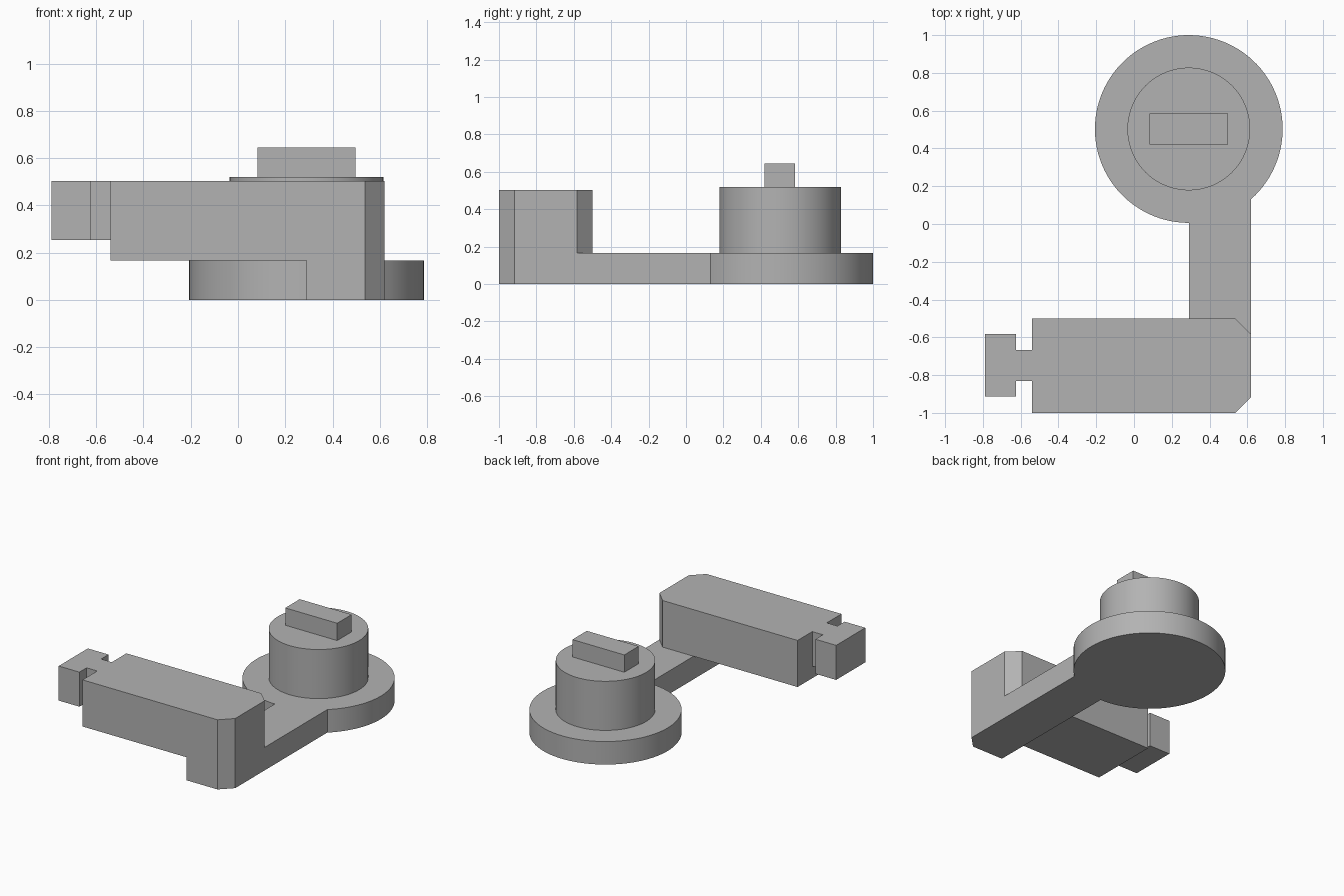
import bpy, bmesh
from math import sin, cos, atan2, pi, radians

if "Cube" in bpy.data.objects:
    bpy.data.objects.remove(bpy.data.objects["Cube"])

grey = bpy.data.materials.new("plain_grey")
grey.use_nodes = True
grey.diffuse_color = (0.45, 0.45, 0.45, 1)
grey.node_tree.nodes["Principled BSDF"].inputs["Base Color"].default_value = grey.diffuse_color


def prism(name, outline, bottom, top):
    """Extrude a counter-clockwise outline from bottom to top."""
    bm = bmesh.new()
    face = bm.faces.new([bm.verts.new((x, y, bottom)) for x, y in outline])
    walls = bmesh.ops.extrude_face_region(bm, geom=[face])["geom"]
    for v in walls:
        if isinstance(v, bmesh.types.BMVert):
            v.co.z = top
    bmesh.ops.recalc_face_normals(bm, faces=bm.faces)
    mesh = bpy.data.meshes.new(name)
    bm.to_mesh(mesh)
    bm.free()
    mesh.materials.append(grey)
    obj = bpy.data.objects.new(name, mesh)
    bpy.context.collection.objects.link(obj)
    bpy.ops.object.select_all(action='DESELECT')
    obj.select_set(True)
    bpy.context.view_layer.objects.active = obj
    bpy.ops.object.shade_smooth_by_angle(angle=radians(30))
    return obj


def arc(radius, start, end, steps):
    return [(CX + radius * cos(start + (end - start) * i / steps),
             CY + radius * sin(start + (end - start) * i / steps))
            for i in range(steps + 1)]


def rect(x0, x1, y0, y1):
    return [(x0, y0), (x1, y0), (x1, y1), (x0, y1)]


CX, CY, DISC_R = 0.29, 0.503, 0.497
SIDE, CUT = 0.62, 0.083          # outer side of the arm, corner chamfer
PLATE_TOP, BLOCK_TOP = 0.166, 0.502

# Base plate: straight arm running into a round disc
join = atan2(-(DISC_R ** 2 - (SIDE - CX) ** 2) ** 0.5, SIDE - CX)
prism("base_plate",
      [(CX, -1), (SIDE - CUT, -1), (SIDE, -1 + CUT)] + arc(DISC_R, join, 1.5 * pi, 90),
      0, PLATE_TOP)

# Cantilevered block with two chamfered corners, neck and end lug
prism("side_block",
      [(-0.54, -1), (SIDE - CUT, -1), (SIDE, -1 + CUT),
       (SIDE, -0.5 - CUT), (SIDE - CUT, -0.5), (-0.54, -0.5)],
      PLATE_TOP, BLOCK_TOP)
prism("lug_neck", rect(-0.625, -0.54, -0.832, -0.667), 0.253, BLOCK_TOP)
prism("end_lug", rect(-0.79, -0.625, -0.914, -0.582), 0.253, BLOCK_TOP)

# Round boss with a drive key on top
prism("round_boss", arc(0.325, 0, 2 * pi, 80)[:-1], PLATE_TOP, 0.52)
prism("drive_key", rect(0.083, 0.497, 0.42, 0.584), 0.52, 0.645)
